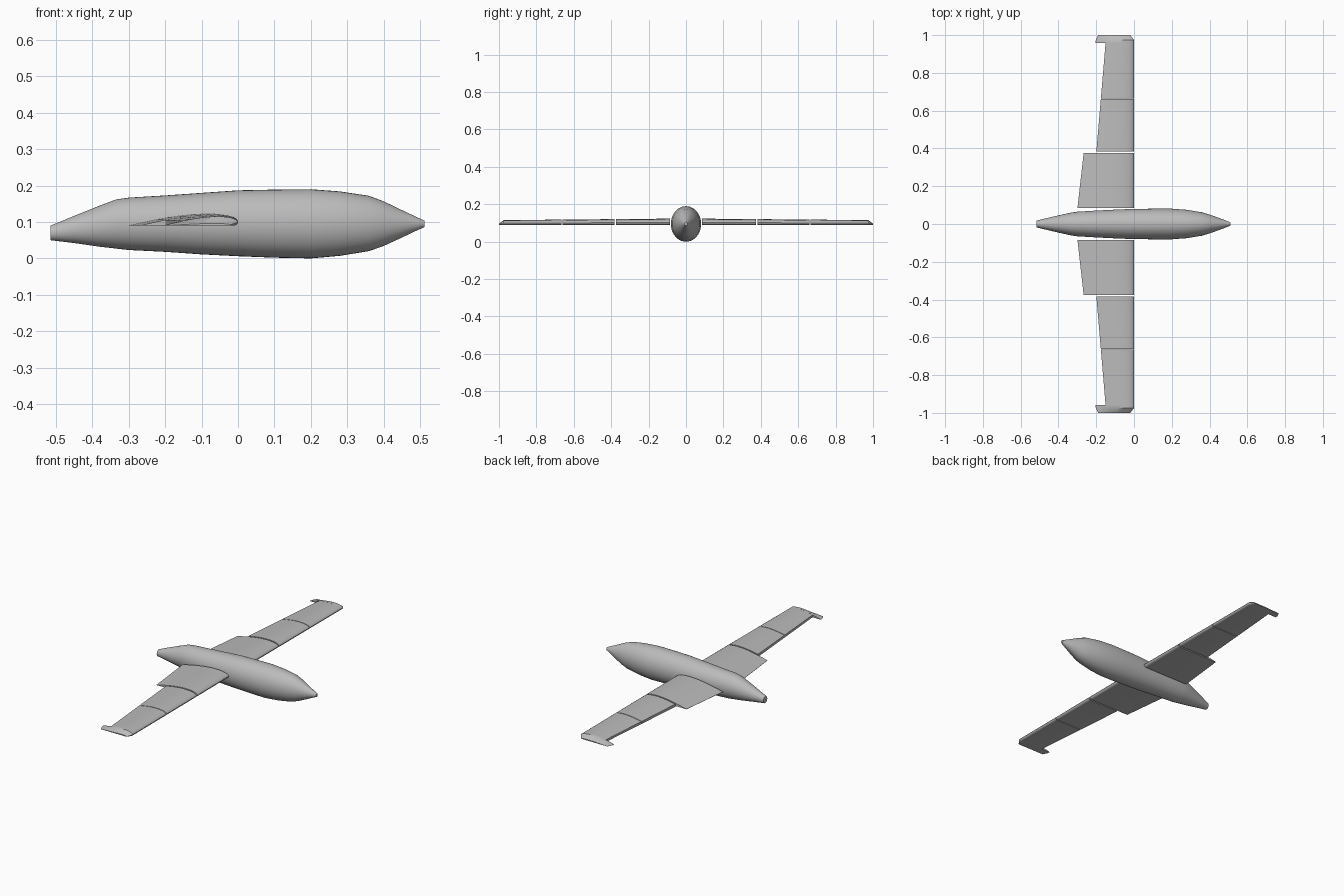
import bpy
import bmesh
import math

cube = bpy.data.objects.get("Cube")
if cube:
    bpy.data.objects.remove(cube, do_unlink=True)

grey = bpy.data.materials.new("plain grey")
grey.use_nodes = True
colour = (0.5, 0.5, 0.5, 1)
grey.diffuse_color = colour
grey.node_tree.nodes["Principled BSDF"].inputs["Base Color"].default_value = colour


def loft(name, rings, angle):
    """Skin a list of closed rings, cap both ends and shade it."""
    bm = bmesh.new()
    loops = [[bm.verts.new(p) for p in ring] for ring in rings]
    for a, b in zip(loops, loops[1:]):
        for i in range(len(a)):
            j = (i + 1) % len(a)
            bm.faces.new((a[i], a[j], b[j], b[i]))
    bm.faces.new(loops[0])
    bm.faces.new(loops[-1])
    bmesh.ops.recalc_face_normals(bm, faces=bm.faces)
    mesh = bpy.data.meshes.new(name)
    bm.to_mesh(mesh)
    bm.free()
    mesh.materials.append(grey)
    obj = bpy.data.objects.new(name, mesh)
    bpy.context.collection.objects.link(obj)
    bpy.ops.object.select_all(action='DESELECT')
    obj.select_set(True)
    bpy.context.view_layer.objects.active = obj
    bpy.ops.object.shade_smooth_by_angle(angle=math.radians(angle))
    return obj


# Fuselage stations: x, bottom z, top z, half width
stations = [
    (-0.515, 0.05, 0.09, 0.018), (-0.45, 0.042, 0.117, 0.034),
    (-0.38, 0.032, 0.145, 0.05), (-0.335, 0.027, 0.162, 0.06),
    (-0.3, 0.023, 0.167, 0.065), (-0.2, 0.018, 0.173, 0.071),
    (-0.1, 0.011, 0.18, 0.076), (0, 0.006, 0.187, 0.08),
    (0.1, 0.002, 0.189, 0.081), (0.2, 0, 0.19, 0.081),
    (0.28, 0.007, 0.184, 0.075), (0.36, 0.02, 0.172, 0.062),
    (0.4, 0.034, 0.157, 0.05), (0.45, 0.057, 0.133, 0.032),
    (0.49, 0.076, 0.114, 0.017), (0.512, 0.086, 0.104, 0.008)]


def oval(x, low, high, half):
    turn = [2 * math.pi * i / 40 for i in range(40)]
    return [(x, half * math.cos(t), (low + high) / 2 + (high - low) / 2 * math.sin(t))
            for t in turn]


loft("fuselage", [oval(*s) for s in stations], 40)

# Flat-bottomed wing section: chord fraction, height fraction
upper = [(0, 0.38), (0.01, 0.52), (0.04, 0.7), (0.1, 0.87), (0.2, 0.98), (0.3, 1),
         (0.42, 0.95), (0.55, 0.82), (0.65, 0.68), (0.75, 0.52), (0.88, 0.27), (1, 0.03)]
lower = [(0.05, 0), (0.02, 0.08), (0.005, 0.22)]
BASE = 0.09


def section(y, cut=1.0, lead=0.0, chord=None, height=None):
    chord = chord or 0.309 - 0.113 * abs(y)
    height = height or 0.034 - 0.009 * abs(y)
    top = [p for p in upper if p[0] <= cut]
    outline = top + [(top[-1][0], 0)] + lower
    return [(lead - u * chord, y, BASE + v * height) for u, v in outline]


# Wing panels, mirrored to both sides; outer ones stop at the control-surface bay
for side, word in ((1, "left"), (-1, "right")):
    loft(word + "_inner_wing", [section(side * 0.085), section(side * 0.375)], 35)
    loft(word + "_middle_wing",
         [section(side * 0.383, 0.75), section(side * 0.661, 0.75)], 35)
    loft(word + "_outer_wing",
         [section(side * 0.665, 0.75), section(side * 0.958, 0.75)], 35)
    loft(word + "_wing_tip",
         [section(side * 0.958, chord=0.205), section(side * 0.975, chord=0.202),
          section(side, lead=-0.02, chord=0.17, height=0.006)], 35)
